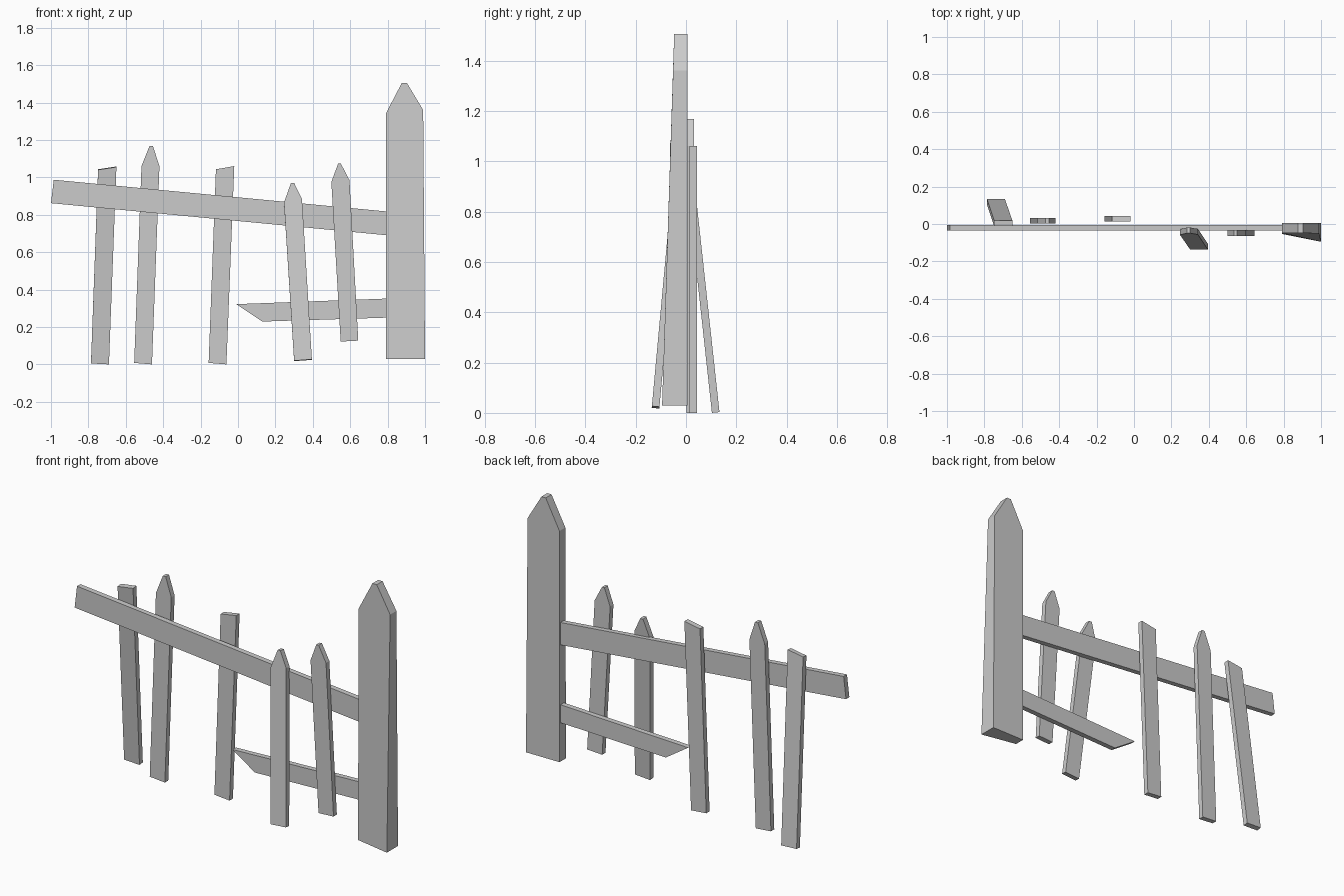
import bpy


def board(name, profile, front, back):
    """Plank from an x-z outline; front(x, z) and back(x, z) give (y, z shift)."""
    n = len(profile)
    verts = []
    for side in (front, back):
        for x, z in profile:
            y, dz = side(x, z)
            verts.append((x, y, z + dz))
    faces = [list(range(n)), list(range(2 * n - 1, n - 1, -1))]
    faces += [[i, i + n, (i + 1) % n + n, (i + 1) % n] for i in range(n)]
    mesh = bpy.data.meshes.new(name)
    mesh.from_pydata(verts, [], faces)
    mesh.update()
    obj = bpy.data.objects.new(name, mesh)
    bpy.context.collection.objects.link(obj)
    return obj


def plank(name, profile, y0, thickness, slope=0.0):
    """Constant-thickness plank whose front leans in y by slope per unit z."""
    return board(name, profile,
                 lambda x, z: (y0 + slope * z, 0),
                 lambda x, z: (y0 + slope * z + thickness, -slope * thickness))


# Thick gate post, its front flaring out at the lower right corner
def post_front(x, z):
    u = (x - 0.79) / 0.21
    h = (1.5 - z) / 1.47
    return -0.047 - h * (0.006 + 0.042 * u), 0


board("post",
      [(0.79, 0.03), (1.0, 0.03), (0.99, 1.36), (0.903, 1.505), (0.876, 1.505), (0.79, 1.34)],
      post_front, lambda x, z: (0.005, 0))

# Sagging top rail and broken lower rail
plank("top_rail", [(-1.0, 0.862), (0.80, 0.69), (0.80, 0.817), (-0.985, 0.987)], -0.035, 0.03)
plank("lower_rail", [(-0.01, 0.322), (0.13, 0.229), (0.80, 0.25), (0.80, 0.352)], -0.035, 0.03)

# Pickets: outline, front y at ground, y lean
pickets = [
    ([(-0.786, 0.005), (-0.69, 0.0), (-0.65, 1.055), (-0.748, 1.04)], 0.103, -0.109),
    ([(-0.555, 0.008), (-0.46, 0.0), (-0.42, 1.06), (-0.455, 1.168),
      (-0.473, 1.168), (-0.516, 1.06)], 0.002, 0.0),
    ([(-0.157, 0.008), (-0.062, 0.0), (-0.02, 1.06), (-0.118, 1.043)], 0.013, 0.0),
    ([(0.30, 0.02), (0.395, 0.027), (0.342, 0.885), (0.30, 0.97),
      (0.283, 0.97), (0.246, 0.865)], -0.138, 0.092),
    ([(0.549, 0.122), (0.643, 0.127), (0.596, 0.985), (0.55, 1.073),
      (0.535, 1.073), (0.499, 0.975)], -0.063, 0.0),
]
for i, (outline, y0, lean) in enumerate(pickets, 1):
    plank(f"picket_{i}", outline, y0, 0.03, lean)
